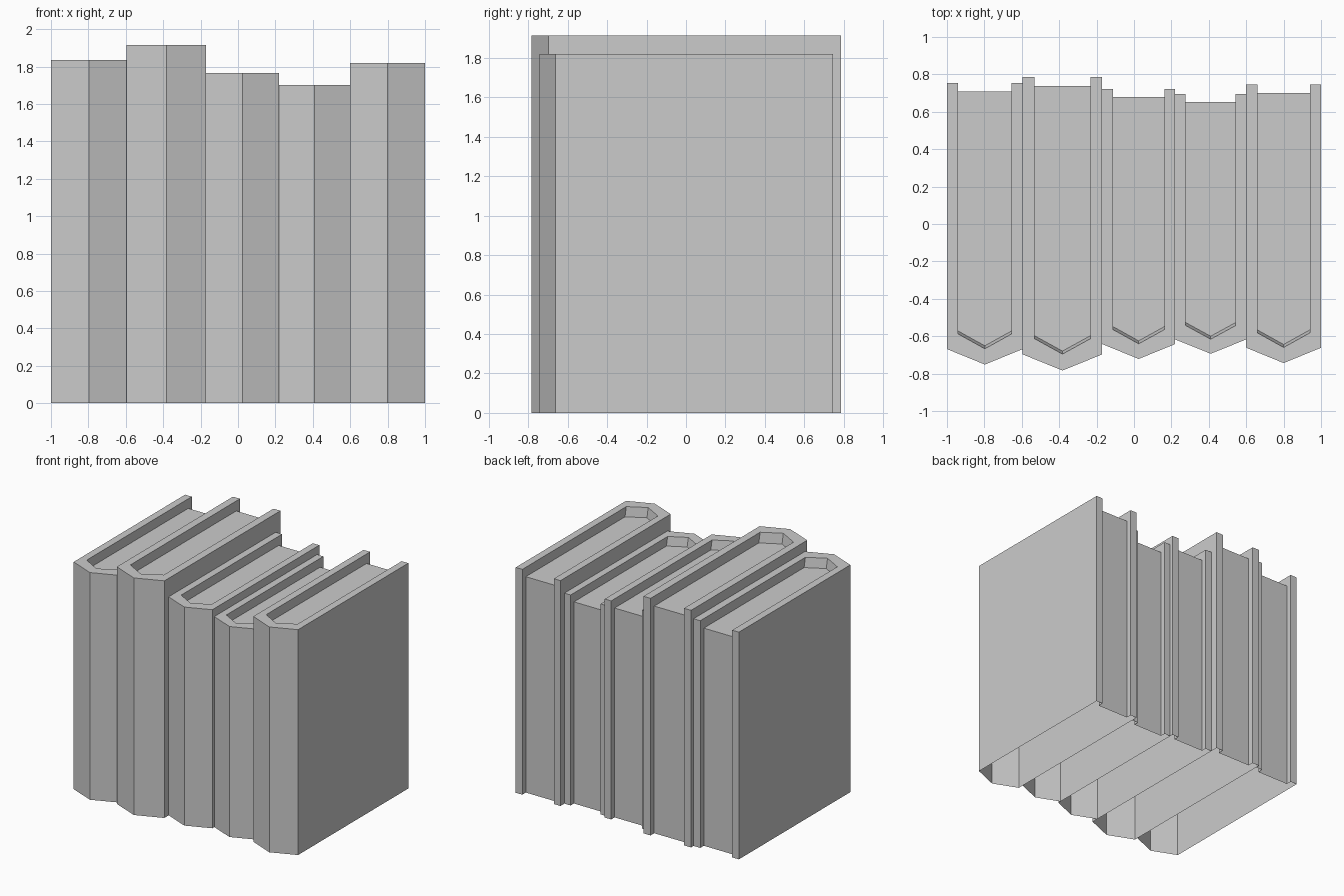
import bpy
import bmesh

cube = bpy.data.objects.get("Cube")
if cube:
    bpy.data.objects.remove(cube, do_unlink=True)

grey = bpy.data.materials.new("plain_grey")
grey.use_nodes = True
colour = (0.6, 0.6, 0.6, 1.0)
grey.diffuse_color = colour
grey.node_tree.nodes["Principled BSDF"].inputs["Base Color"].default_value = colour


def make_book(name, left, right, height, half):
    """One hollow book, open underneath: pointed spine, pages sunk at top and back."""
    mid = (left + right) / 2
    board = 0.148 * (right - left)
    a, b = left + board, right - board
    page_z = height - 0.042 * height
    page_y = 0.94 * half
    bm = bmesh.new()

    def ring(points, z):
        return [bm.verts.new((x, y, z)) for x, y in points]

    def skirt(lower, upper):
        for i in range(len(lower) - 1):
            bm.faces.new((lower[i], lower[i + 1], upper[i + 1], upper[i]))

    # Outline from the left page corner, round the cover, to the right one
    cover = [(a, page_y), (a, half), (left, half), (left, -0.888 * half),
             (mid, -0.998 * half), (right, -0.888 * half), (right, half),
             (b, half), (b, page_y)]
    # Inside of the spine, leaning slightly inward below the rim
    rim = [(b, -0.781 * half), (mid, -0.886 * half), (a, -0.781 * half)]
    lean = [(x, y + 0.016) for x, y in rim]

    base = ring(cover, 0)
    top = ring(cover, height)
    rim_top = ring(rim, height)
    floor = ring([cover[-1]] + lean + [cover[0]], page_z)

    skirt(base, top)                                      # cover walls
    skirt([base[-1], base[0]], [floor[0], floor[-1]])     # page edges
    skirt(floor, [top[-1]] + rim_top + [top[0]])          # inside walls
    bm.faces.new(top + rim_top)                           # cover rim
    bm.faces.new(floor[::-1])                             # page top

    mesh = bpy.data.meshes.new(name)
    bm.to_mesh(mesh)
    bm.free()
    mesh.materials.append(grey)
    bpy.context.collection.objects.link(bpy.data.objects.new(name, mesh))


# Row of books: left edge, right edge, height, half depth
books = [(-1, -0.595, 1.835, 0.753), (-0.595, -0.17, 1.915, 0.785),
         (-0.17, 0.22, 1.765, 0.723), (0.22, 0.6, 1.70, 0.695),
         (0.6, 1, 1.82, 0.745)]
for number, sizes in enumerate(books, 1):
    make_book(f"book_{number}", *sizes)
